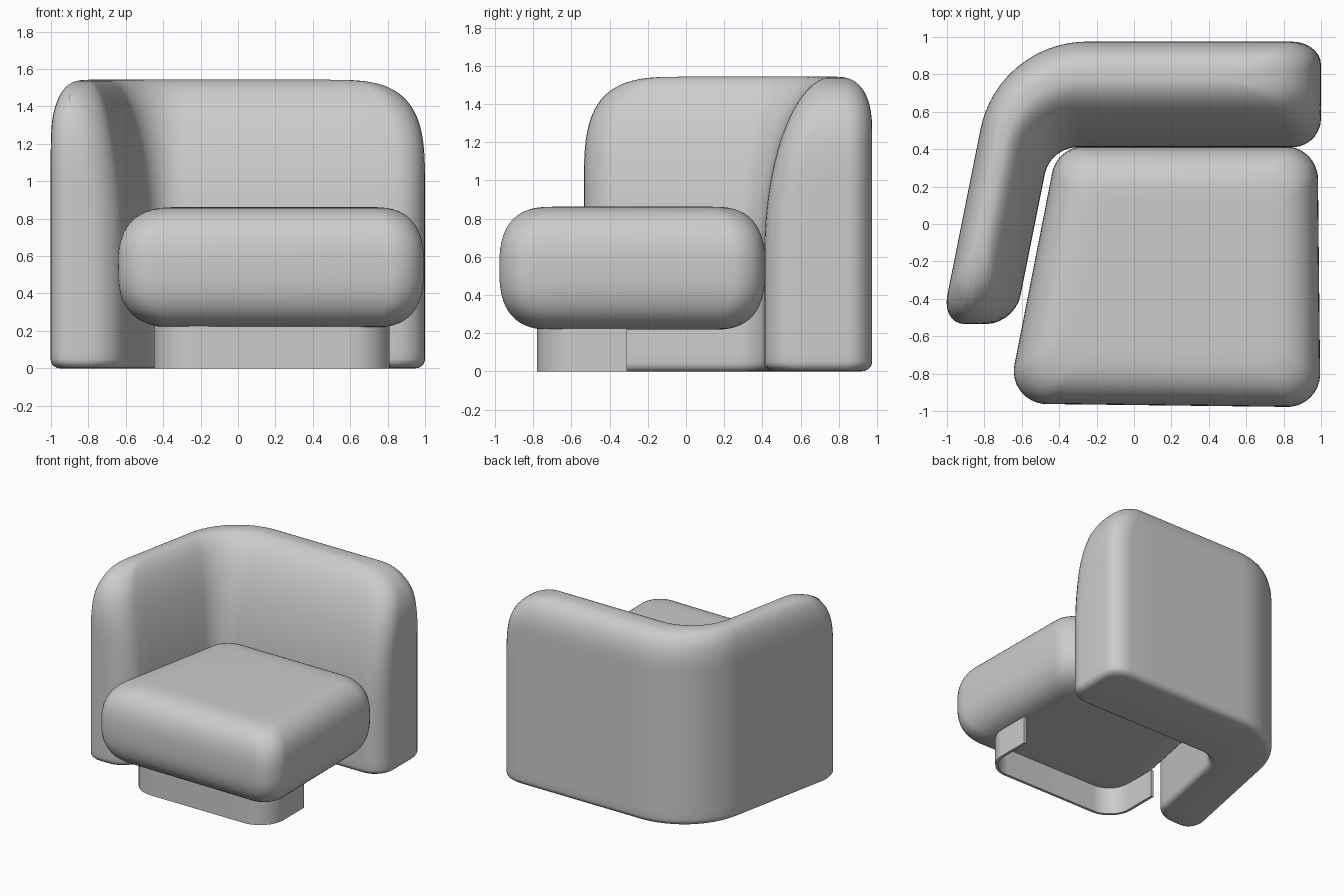
import bpy
from math import sin, cos, pi, radians
from mathutils import Vector as V

if "Cube" in bpy.data.objects:
    bpy.data.objects.remove(bpy.data.objects["Cube"])


def fillet(a, c, b, r, n):
    """Arc points rounding corner c between a and b."""
    a, c, b = V(a), V(c), V(b)
    u, w = (a - c).normalized(), (b - c).normalized()
    half = u.angle(w) / 2
    t = r * cos(half) / sin(half)
    mid = c + (u + w).normalized() * (r / sin(half))
    p, q = c + u * t - mid, c + w * t - mid
    return [mid + p.lerp(q, i / n).normalized() * r for i in range(n + 1)]


def make(name, verts, faces, angle=40):
    me = bpy.data.meshes.new(name)
    me.from_pydata([tuple(v) for v in verts], [], faces)
    ob = bpy.data.objects.new(name, me)
    bpy.context.collection.objects.link(ob)
    bpy.ops.object.select_all(action='DESELECT')
    ob.select_set(True)
    bpy.context.view_layer.objects.active = ob
    bpy.ops.object.mode_set(mode='EDIT')
    bpy.ops.mesh.select_all(action='SELECT')
    bpy.ops.mesh.normals_make_consistent(inside=False)
    bpy.ops.object.mode_set(mode='OBJECT')
    bpy.ops.object.shade_smooth_by_angle(angle=radians(angle))
    return ob


def loft(rings):
    n = len(rings[0])
    verts = [v for ring in rings for v in ring]
    faces = [(k * n + i, k * n + (i + 1) % n, (k + 1) * n + (i + 1) % n, (k + 1) * n + i)
             for k in range(len(rings) - 1) for i in range(n)]
    return verts, faces


# Seat cushion: trapezoid plan with pillow-rounded sides
PLAN = [V(p) for p in ((-.68, -.96), (.997, -.98), (.982, .415), (-.41, .415))]


def inset_corner(i, d):
    a, c, b = PLAN[i - 1], PLAN[i], PLAN[(i + 1) % 4]
    u, w = (a - c).normalized(), (b - c).normalized()
    return c + (u + w).normalized() * (d / sin(u.angle(w) / 2))


rings = []
for k in range(29):
    t = -pi / 2 + pi * k / 28
    d = .28 * (1 - max(0, cos(t)) ** .75)
    h = abs(sin(t)) ** .75 * (1 if t > 0 else -1)
    cs = [inset_corner(i, d) for i in range(4)]
    ring = []
    for i in range(4):
        ring += fillet(cs[i - 1], cs[i], cs[(i + 1) % 4], .175 - .28 * d, 10)
    rings.append([(p.x, p.y, .54 + .322 * h) for p in ring])
verts, faces = loft(rings)
n = len(rings[0])
faces += [tuple(range(n)), tuple(range(len(verts) - n, len(verts)))]
make("seat_cushion", verts, faces)


# Backrest and arm: stacked L-shaped outlines, shrinking to a ridge at the top
def shrink(z, z0, a, p):
    """Superellipse inset that grows from 0 at z0 to a at the top."""
    s = min(1, max(0, (z - z0) / (1.543 - z0)))
    return a * (1 - (1 - s ** p) ** (1 / p))


def side(y_back, x0, r, e, cuts):
    """One face of the L from the back's free end to the arm's free end."""
    c = V((x0 + .2 * y_back, y_back))
    ya = -.535 + e
    start, end = V((1 - e, y_back)), V((x0 + .2 * ya, ya))
    arc = fillet(start, c, end, r, 14)
    du, dw = (c - start).normalized(), (c - end).normalized()
    pts = [start + du * d for d in cuts]
    pts += [pts[-1].lerp(arc[0], i / 6) for i in range(1, 6)] + arc
    tail = [end + dw * d for d in cuts]
    pts += [arc[-1].lerp(tail[-1], i / 6) for i in range(1, 6)] + tail[::-1]
    return pts


def outline(z, fi, fo, e):
    r = min(.155, (fo - fi) * .25)
    angles = [pi / 2 * (1 - i / 7) for i in range(8)]
    cuts = [r * (1 - sin(a)) for a in angles]
    ins = [r * (1 - cos(a)) for a in angles]
    inner, outer = side(.41, -.53, .18, e, cuts), side(.975, -.922, .58, e, cuts)
    m = len(inner)
    left, right = [], []
    for i, (p, q) in enumerate(zip(inner, outer)):
        j = min(i, m - 1 - i)
        g = (ins[j] if j < 8 else 0) / (q - p).length
        left.append((*p.lerp(q, fi + g), z))
        right.append((*p.lerp(q, fo - .8 * g), z))
    return left + right[::-1]


rings = []
for k in range(6):
    t = pi / 2 * k / 5
    d = .05 * (1 - sin(t))
    rings.append(outline(.05 * (1 - cos(t)), d * 2, 1 - d * 2, d))
zs = [.1, .3, .5] + [.6 + .943 * sin(pi / 2 * k / 36) for k in range(37)]
for z in zs:
    rings.append(outline(z, shrink(z, .6, .64, 2), 1 - shrink(z, 1.25, .34, 2.5),
                         shrink(z, .95, .54, 3.4)))
verts, faces = loft(rings)
n = len(rings[0])
for o in (0, len(verts) - n):
    faces += [(o + i, o + i + 1, o + n - 2 - i, o + n - 1 - i) for i in range(n // 2 - 1)]
make("backrest_and_arm", verts, faces)

# Base: thin U-shaped plinth strip, open at the back
corners = [(-.45, -.31), (-.45, -.78), (.81, -.78), (.81, -.31)]


def u_path(d):
    c = [V((x + (d if x < 0 else -d), y + (d if y < -.5 else 0))) for x, y in corners]
    return [c[0]] + fillet(c[0], c[1], c[2], .21 - d, 12) + fillet(c[1], c[2], c[3], .21 - d, 12) + [c[3]]


ring = u_path(0) + u_path(.022)[::-1]
n = len(ring)
verts, faces = loft([[(p.x, p.y, z) for p in ring] for z in (0, .225)])
for o in (0, n):
    faces += [(o + i, o + i + 1, o + n - 2 - i, o + n - 1 - i) for i in range(n // 2 - 1)]
make("base_plinth", verts, faces, 30)
